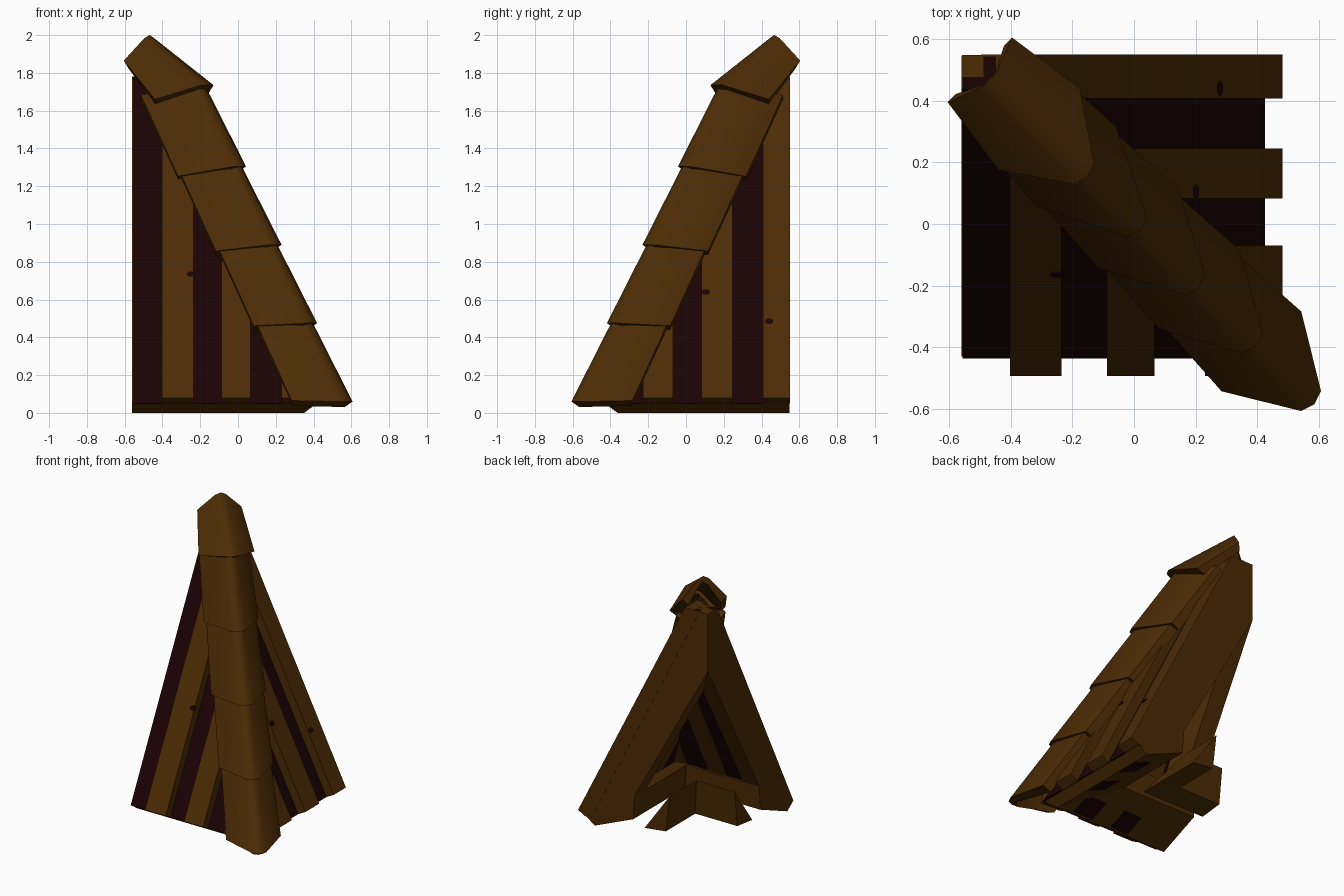
import bpy, bmesh, math
from mathutils import Vector

if "Cube" in bpy.data.objects:
    bpy.data.objects.remove(bpy.data.objects["Cube"])


def material(name, col):
    m = bpy.data.materials.new(name)
    m.diffuse_color = (*col, 1)
    m.use_nodes = True
    m.node_tree.nodes["Principled BSDF"].inputs["Base Color"].default_value = m.diffuse_color
    return m


WOOD = material("brown_wood", (0.074, 0.025, 0.0015))
DARK = material("dark_maroon", (0.011, 0.0008, 0.0012))
RUN = 0.505                     # horizontal run per unit of height
SHIFT = 0.012                   # front slope sits slightly further forward
TOP = 1.78
R2 = math.sqrt(2)


def to_world(side, t, h, z):
    """t runs along the eave, h points outward from the slope."""
    return Vector((t, -h - SHIFT, z)) if side == "front" else Vector((h, t, z))


def finish(bm, name, mat):
    bmesh.ops.recalc_face_normals(bm, faces=bm.faces)
    me = bpy.data.meshes.new(name)
    bm.to_mesh(me)
    bm.free()
    me.materials.append(mat)
    ob = bpy.data.objects.new(name, me)
    bpy.context.collection.objects.link(ob)
    return ob


def loft(bm, rings):
    """Closed rings joined into a solid with end faces."""
    rows = [[bm.verts.new(p) for p in r] for r in rings]
    n = len(rows[0])
    for a, b in zip(rows, rows[1:]):
        for i in range(n):
            j = (i + 1) % n
            bm.faces.new((a[i], a[j], b[j], b[i]))
    bm.faces.new(rows[0])
    bm.faces.new(rows[-1])


def slope_part(name, side, profile, t0, t1, mat):
    """Extrude an (h, z) profile along the eave, mitred at the hip."""
    bm = bmesh.new()
    loft(bm, [[to_world(side, t, h, z) for h, z in profile] for t in (t0, t1)])
    sign = 1 if side == "front" else -1
    bmesh.ops.bisect_plane(bm, geom=bm.verts[:] + bm.edges[:] + bm.faces[:],
                           plane_co=(0, -SHIFT, 0), plane_no=(sign, sign, 0),
                           clear_outer=True)
    edges = [e for e in bm.edges if e.is_boundary]
    if edges:
        bmesh.ops.holes_fill(bm, edges=edges)
    return finish(bm, f"{side}_{name}", mat)


def slope_h(h0, z0, z):
    return h0 - (z - z0) * RUN


# Section profiles
sheet = [(0.425, 0.05), (slope_h(0.425, 0.05, TOP), TOP),
         (slope_h(0.385, 0.05, TOP), TOP), (0.385, 0.05)]
plank = [(0.377, 0.05), (0.425, 0.05), (0.482, 0.08), (slope_h(0.482, 0.08, TOP), TOP),
         (slope_h(0.377, 0.05, TOP), TOP)]
rafter = [(0.418, 0.05), (slope_h(0.42, 0.05, TOP), TOP), (-0.558, TOP),
          (-0.558, 1.36), (0.03, 0.30), (0.04, 0.13), (0.35, 0)]
eaves = [(0.414, 0.05), (0.33, 0.13), (0.07, 0.29), (0.03, 0.30), (0.04, 0.13), (0.35, 0)]
brace = [(-0.05, 0.09), (-0.25, 0.37), (-0.22, 0.11)]
gap_strip = [(0.335, 0.012), (0.335, 0.004), (0.19, 0.065), (0.19, 0.073)]

# Each slope: outer end, inner end, plank spans, knots
slopes = {
    "front": (-0.56, 0.6, [(-0.402, -0.235), (-0.088, 0.066), (0.23, 0.39)],
              [(-0.25, 0.735)]),
    "right": (0.548, -0.6, [(0.408, 0.55), (0.083, 0.245), (-0.228, -0.07)],
              [(0.17, 1.02), (0.105, 0.64), (0.44, 0.485)]),
}
for side, (end, far, spans, knots) in slopes.items():
    s = 1 if far > end else -1
    slope_part("sheet", side, sheet, end + s * 0.004, far, DARK)
    slope_part("edge_rafter", side, rafter, end, end + s * 0.13, WOOD)
    slope_part("eaves_beam", side, eaves, end + s * 0.003, far, WOOD)
    slope_part("inner_brace", side, brace, end + s * 0.002, far, WOOD)
    for i, (a, b) in enumerate(spans):
        slope_part(f"plank_{i + 1}", side, plank, a, b, WOOD)
    # Dark strips under the eave between neighbouring planks
    ordered = sorted(spans)
    for i, (p, q) in enumerate(zip(ordered, ordered[1:])):
        slope_part(f"gap_strip_{i + 1}", side, gap_strip, p[1], q[0], DARK)
    # Small dark knots laid on the planks
    for i, (t, z) in enumerate(knots):
        bm = bmesh.new()
        rings = []
        for lift in (-0.002, 0.004):
            ring = []
            for k in range(6):
                a = k * math.tau / 6
                zz = z + 0.016 * math.sin(a)
                ring.append(to_world(side, t + 0.024 * math.cos(a),
                                     slope_h(0.482, 0.08, zz) + lift, zz))
            rings.append(ring)
        loft(bm, rings)
        finish(bm, f"{side}_knot_{i + 1}", DARK)


def hip_ring(wing, shoulder, ridge, du=0.045, dz=0.028):
    """Chevron shell section; each point is (outward, sideways, height)."""
    outer = [(wing[0], -wing[1], wing[2]), (shoulder[0], -shoulder[1], shoulder[2]),
             ridge, shoulder, wing]
    inner = [(u - du, v * 0.74, z - dz) for u, v, z in reversed(outer)]
    return [Vector(((u + v) / R2, (v - u) / R2, z)) for u, v, z in outer + inner]


def hip_cap(name, low, high):
    bm = bmesh.new()
    loft(bm, [hip_ring(*low), hip_ring(*high)])
    ob = finish(bm, name, WOOD)
    # Soft ridge, crisp ends and wing edges
    for p in ob.data.polygons:
        p.use_smooth = True
    ob.data.set_sharp_from_angle(angle=math.radians(45))


# Overlapping caps down the hip
for i in range(4):
    wu, wz = 0.585 - 0.284 * i, 0.065 + 0.396 * i
    ru, rz = 0.828 - 0.266 * i, 0.06 + 0.415 * i
    low = [(wu, 0.183, wz), (ru - 0.016, 0.046, rz), (ru, 0, rz)]
    high = [(wu - 0.295, 0.165, wz + 0.43), (ru - 0.321, 0.036, rz + 0.44),
            (ru - 0.305, 0, rz + 0.44)]
    hip_cap(f"hip_cap_{i + 1}", low, high)

# Flatter cap closing the peak
hip_cap("peak_cap",
        [(-0.435, 0.187, 1.66), (-0.23, 0.047, 1.735), (-0.215, 0, 1.735)],
        [(-0.707, 0.148, 1.865), (-0.665, 0.035, 1.985), (-0.66, 0, 2.0), 0.0, 0.045])
